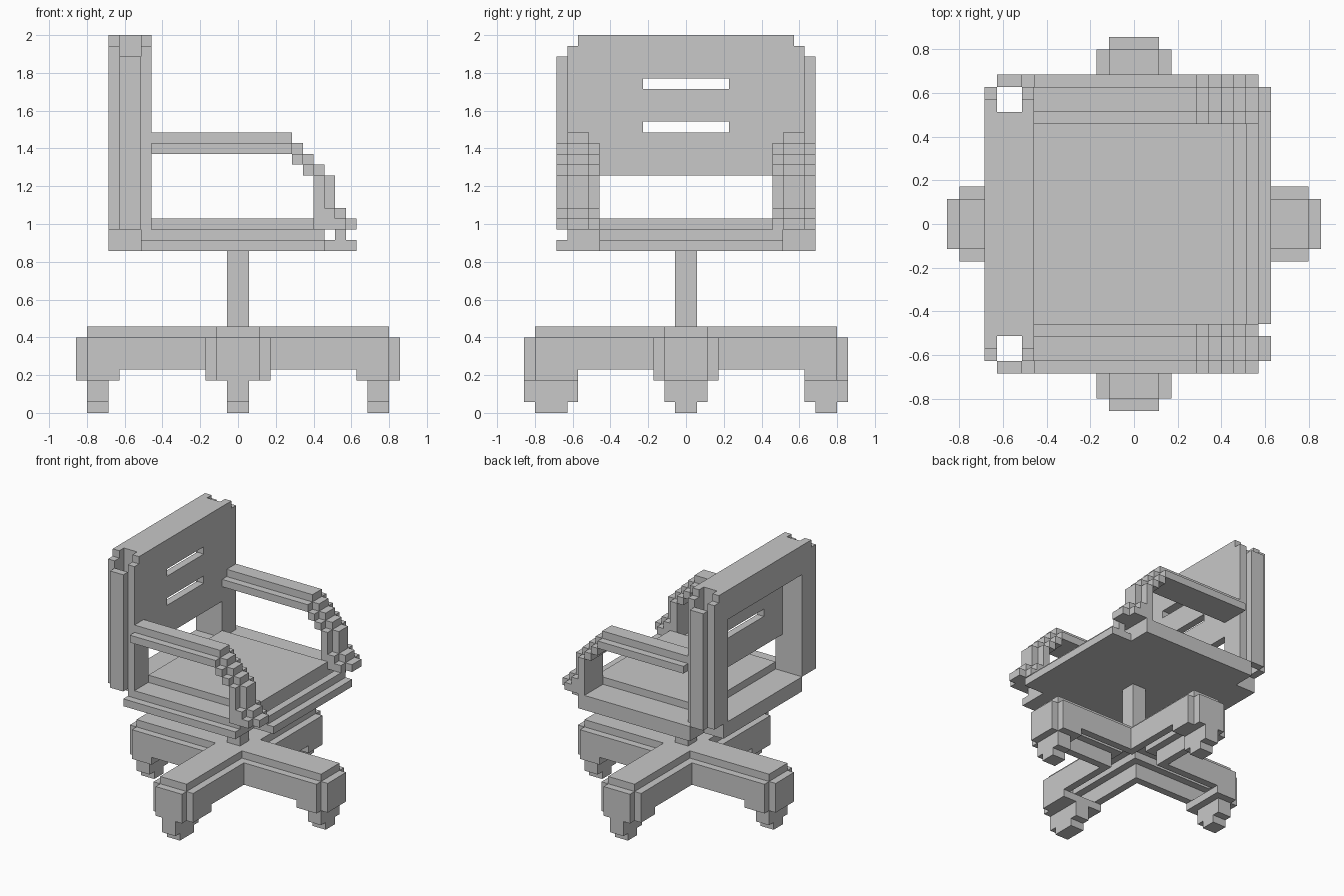
import bpy
import bmesh
from mathutils import Matrix, Vector

cube = bpy.data.objects.get("Cube")
if cube:
    bpy.data.objects.remove(cube, do_unlink=True)

U = 2 / 35  # size of one block

grey = bpy.data.materials.new("plain_grey")
grey.use_nodes = True
colour = (0.58, 0.58, 0.58, 1)
grey.diffuse_color = colour
grey.node_tree.nodes["Principled BSDF"].inputs["Base Color"].default_value = colour


def part(name, boxes, mirror=False, turn=0):
    """Build one object from block spans (x, y, z), optionally mirrored in y or turned."""
    bm = bmesh.new()
    for spans in boxes:
        if mirror:
            lo, hi = spans[1]
            spans = (spans[0], (-hi, -lo), spans[2])
        size = Vector([b - a for a, b in spans]) * U
        centre = Vector([a + b for a, b in spans]) * U / 2
        place = Matrix.Translation(centre) @ Matrix.Diagonal(size).to_4x4()
        bmesh.ops.create_cube(bm, size=1, matrix=place)
    quarter = Matrix(((0, -1, 0), (1, 0, 0), (0, 0, 1)))
    for _ in range(turn):
        bmesh.ops.transform(bm, matrix=quarter.to_4x4(), verts=bm.verts)
    mesh = bpy.data.meshes.new(name)
    bm.to_mesh(mesh)
    bm.free()
    mesh.materials.append(grey)
    obj = bpy.data.objects.new(name, mesh)
    bpy.context.collection.objects.link(obj)
    return obj


# Seat base: two stepped cross-shaped layers with notched corners and a front groove
part("seat_base", [
    ((-9, 8), (-12, 12), (15, 16)),
    ((-12, 11), (-8, 9), (15, 16)),
    ((-9, 8), (-11, 12), (16, 17)),
    ((-12, 8), (-8, 9), (16, 17)),
    ((9, 10), (-8, 9), (16, 17)),
])

# Raised cushion
part("cushion", [((-8, 8), (-8, 8), (17, 18))])

# Backrest panel with two slots, and the deep top rail behind it
panel = (-9, -8)
bands = [((-8, 8), (22, 26)), ((-8, 8), (27, 30))]
for z in ((26, 27), (30, 31)):
    bands += [((-8, -4), z), ((4, 8), z)]
part("backrest_panel", [(panel, y, z) for y, z in bands])
part("backrest_top_rail", [((-12, -8), (-8, 8), (31, 35))])

# Hollow posts with stepped tops
post = [((-12, -8), (8, 9), (17, 35)), ((-11, -9), (11, 12), (17, 33))]
for x in ((-12, -11), (-9, -8)):
    post += [(x, (9, 10), (17, 35)), (x, (10, 11), (17, 34))]

# Armrest: wide strip under a narrow ridge, curving down to a foot
wide, narrow = (8, 12), (9, 11)
arm = [
    ((-8, 5), wide, (24, 25)), ((-8, 5), narrow, (25, 26)),
    ((5, 6), wide, (23, 24)), ((5, 6), narrow, (24, 25)),
    ((6, 7), wide, (22, 23)), ((6, 7), narrow, (23, 24)),
    ((7, 8), wide, (17, 22)), ((7, 8), narrow, (22, 23)),
    ((8, 9), wide, (17, 19)), ((8, 9), narrow, (19, 22)),
    ((9, 10), wide, (17, 18)), ((9, 10), narrow, (18, 19)),
    ((10, 11), narrow, (17, 18)),
]
for side, flip in (("left", False), ("right", True)):
    part(side + "_post", post, flip)
    part(side + "_armrest", arm, flip)

# Centre column
part("column", [((-1, 1), (-1, 1), (7, 15))])

# Four legs, hollow below with a stepped channel, and end blocks
leg = [
    ((0, 14), (-2, 2), (7, 8)),
    ((14, 15), (-2, 2), (3, 7)),
    ((11, 14), (-3, 3), (3, 4)),
    ((13, 14), (-1, 1), (6, 7)),
]
for wall, ledge in (((2, 3), (1, 2)), ((-3, -2), (-2, -1))):
    leg += [((2, 14), wall, (4, 7)), ((1, 14), ledge, (6, 7))]
for turn, side in enumerate(("front", "left", "back", "right")):
    part("leg_" + side, leg, turn=turn)

# Castors, all rolling in the same direction
for side, x in (("front", (12, 14)), ("back", (-14, -12))):
    part("castor_" + side, [(x, (-2, 2), (1, 3)), (x, (-1, 1), (0, 1))])
part("castor_left", [((-1, 1), (11, 15), (1, 3)), ((-1, 1), (12, 14), (0, 1))])
part("castor_right", [
    ((-1, 1), (-15, -10), (1, 3)),
    ((-1, 1), (-14, -11), (0, 1)),
    ((-3, 3), (-11, -10), (3, 4)),
])
